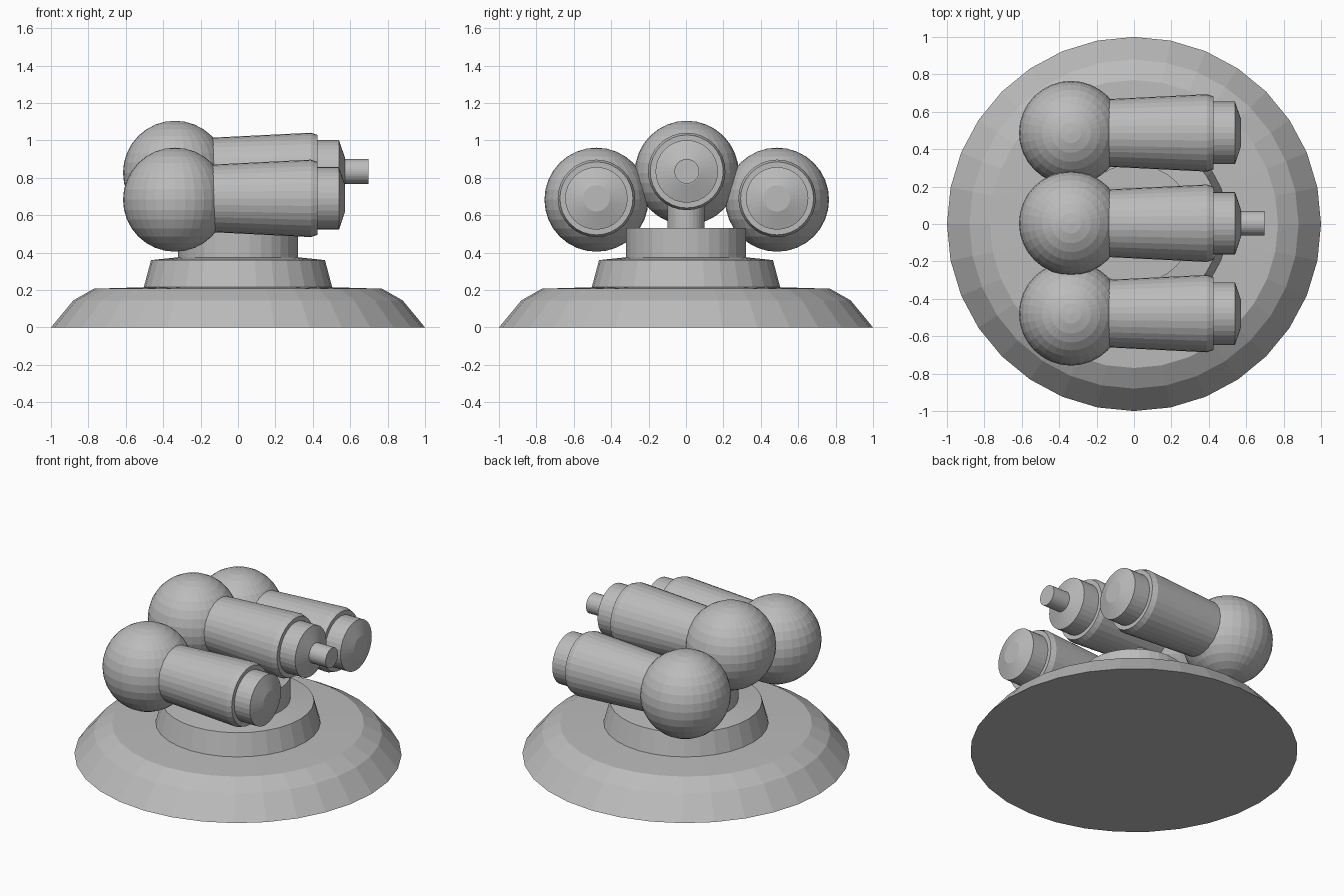
import bpy
import bmesh
from math import radians
from mathutils import Matrix, Vector

cube = bpy.data.objects.get("Cube")
if cube:
    bpy.data.objects.remove(cube, do_unlink=True)

GREY = (0.5, 0.5, 0.5, 1)
SIDES = 32
grey = bpy.data.materials.new("plain_grey")
grey.use_nodes = True
grey.diffuse_color = GREY
grey.node_tree.nodes["Principled BSDF"].inputs["Base Color"].default_value = GREY


def finish(bm, name):
    """Turn a bmesh into a flat-shaded grey object."""
    bmesh.ops.recalc_face_normals(bm, faces=bm.faces)
    mesh = bpy.data.meshes.new(name)
    bm.to_mesh(mesh)
    bm.free()
    mesh.materials.append(grey)
    obj = bpy.data.objects.new(name, mesh)
    bpy.context.collection.objects.link(obj)


def lathe(name, profile, matrix=Matrix()):
    """Spin (radius, height) points about z, cap both ends, then place."""
    bm = bmesh.new()
    spin = Matrix.Rotation(radians(360 / SIDES), 3, "Z")
    rings = []
    for radius, height in profile:
        point = Vector((radius, 0, height))
        ring = []
        for _ in range(SIDES):
            ring.append(bm.verts.new(point))
            point = spin @ point
        rings.append(ring)
    for low, high in zip(rings, rings[1:]):
        for i in range(SIDES):
            j = (i + 1) % SIDES
            bm.faces.new((low[i], low[j], high[j], high[i]))
    bm.faces.new(rings[0])
    bm.faces.new(rings[-1])
    bm.transform(matrix)
    finish(bm, name)


def ball(name, centre, radius):
    bm = bmesh.new()
    bmesh.ops.create_uvsphere(bm, u_segments=SIDES, v_segments=16, radius=radius,
                              matrix=Matrix.Translation(centre))
    finish(bm, name)


# Stepped round base, collar and post
lathe("base_dish", [(1, 0), (0.88, 0.145), (0.77, 0.207), (0.5, 0.215)])
lathe("base_step", [(0.505, 0.21), (0.465, 0.36), (0.32, 0.375)])
lathe("collar", [(0.32, 0.36), (0.32, 0.532)])
lathe("post", [(0.1, 0.52), (0.1, 0.75)])

# Three pods, each a ball with a flared barrel pointing along +x
BARREL = [(0.17, -0.3), (0.181, -0.13), (0.207, 0.39), (0.195, 0.425)]
NOZZLE = [(0.167, 0.41), (0.167, 0.54), (0.07, 0.573)]
ALONG_X = Matrix.Rotation(radians(90), 4, "Y")

for side, y, z in (("left", 0.487, 0.69), ("centre", 0.004, 0.834), ("right", -0.479, 0.69)):
    place = Matrix.Translation((0, y, z)) @ ALONG_X
    ball(side + "_ball", (-0.337, y, z - 0.007), 0.278)
    lathe(side + "_barrel", BARREL, place)
    lathe(side + "_nozzle", NOZZLE, place)
    if side == "centre":
        lathe("centre_tip", [(0.066, 0.55), (0.066, 0.697)], place)
